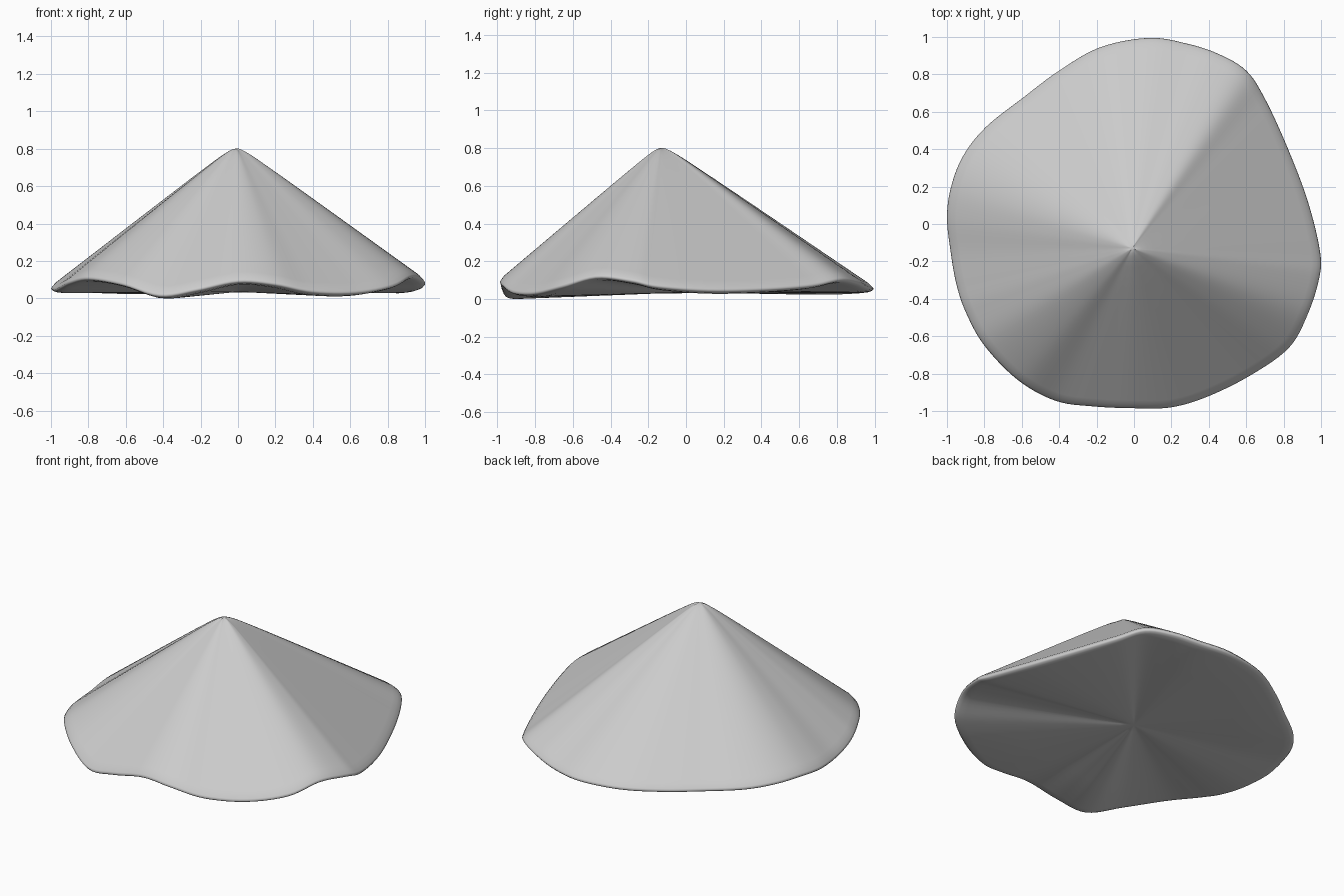
import bpy, bmesh
from mathutils import Vector

if "Cube" in bpy.data.objects:
    bpy.data.objects.remove(bpy.data.objects["Cube"])

# Wavy rim: x, y, height of the upper edge, counter-clockwise from the back
RIM = [(0.08, 0.995, .065), (-0.18, 0.945, .06), (-0.4, 0.82, .055), (-0.6, 0.67, .055),
       (-0.79, 0.52, .06), (-0.91, 0.37, .07), (-0.975, 0.21, .075), (-1.0, 0.04, .065),
       (-0.98, -0.15, .06), (-0.95, -0.32, .075), (-0.9, -0.47, .10), (-0.8, -0.65, .12),
       (-0.62, -0.835, .09), (-0.42, -0.945, .03), (-0.22, -0.975, .06), (0.0, -0.985, .105),
       (0.2, -0.98, .09), (0.4, -0.92, .05), (0.63, -0.805, .045), (0.83, -0.66, .08),
       (0.93, -0.48, .13), (0.99, -0.29, .11), (0.995, -0.15, .08), (0.93, 0.12, .06),
       (0.82, 0.41, .065), (0.7, 0.67, .085), (0.6, 0.82, .115), (0.45, 0.91, .10),
       (0.28, 0.965, .075)]
TIP = Vector((-0.01, -0.13, 0.83))
BASE = Vector((0, 0, 0.035))
SUB = 6


def smooth_loop(points):
    """Closed Catmull-Rom curve through the points."""
    n, out = len(points), []
    pts = [Vector(p) for p in points]
    for i in range(n):
        a, b, c, d = (pts[(i + k) % n] for k in (-1, 0, 1, 2))
        for s in range(SUB):
            t = s / SUB
            out.append(0.5 * (2 * b + (c - a) * t + (2 * a - 5 * b + 4 * c - d) * t * t
                              + (3 * b - a - 3 * c + d) * t ** 3))
    return out


rim = smooth_loop(RIM)
bm = bmesh.new()
rings = []

# Sloping top with a blunt tip
for t in (.015, .03, .05, .08, .12, .25, .4, .55, .7, .85, .95, .975):
    ring = []
    for r in rim:
        p = TIP.lerp(r, t)
        p.z = TIP.z + (r.z - TIP.z) * (t * t + .0016) ** .5
        ring.append(bm.verts.new(p))
    rings.append(ring)

# Rounded lip, then the shallow underside
for t, drop in ((.993, .002), (1, .012), (.992, .022), (.975, .028), (.94, .032)):
    rings.append([bm.verts.new((BASE.x + (r.x - BASE.x) * t, BASE.y + (r.y - BASE.y) * t,
                                max(r.z - drop, 0))) for r in rim])
edge = [v.co.copy() for v in rings[-1]]
for t in (.3, .65, .92):
    rings.append([bm.verts.new(e.lerp(BASE, t)) for e in edge])

# Skin the rings and close both ends
n = len(rim)
for lo, hi in zip(rings, rings[1:]):
    for i in range(n):
        j = (i + 1) % n
        bm.faces.new((lo[i], hi[i], hi[j], lo[j]))
top = bm.verts.new((TIP.x, TIP.y, 0.80))
bottom = bm.verts.new(BASE)
for i in range(n):
    j = (i + 1) % n
    bm.faces.new((top, rings[0][i], rings[0][j]))
    bm.faces.new((bottom, rings[-1][j], rings[-1][i]))
bmesh.ops.recalc_face_normals(bm, faces=bm.faces[:])
for f in bm.faces:
    f.smooth = True

mesh = bpy.data.meshes.new("wavy_cone")
bm.to_mesh(mesh)
bm.free()
bpy.context.collection.objects.link(bpy.data.objects.new("wavy_cone", mesh))
